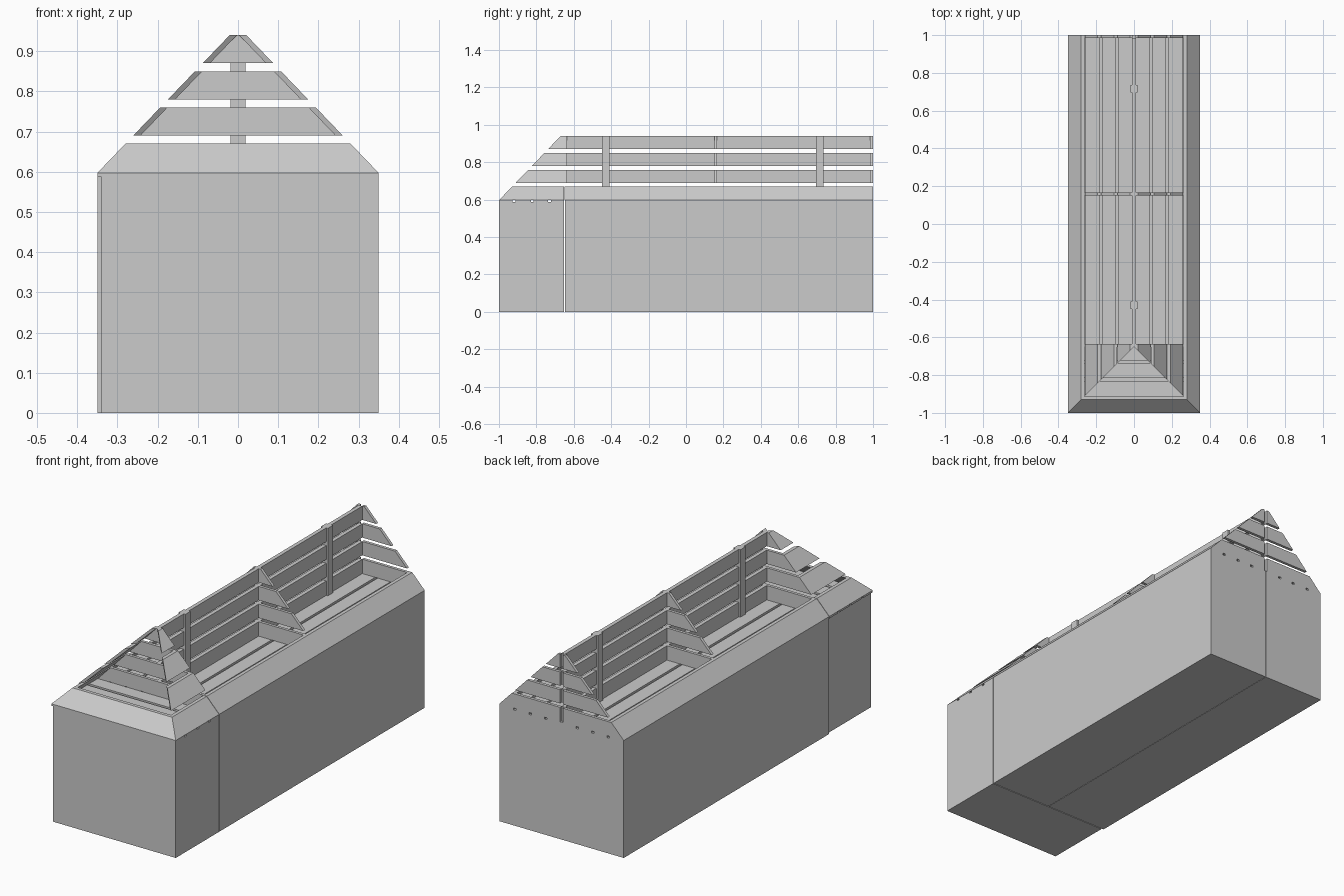
import bpy
import bmesh

cube = bpy.data.objects.get("Cube")
if cube:
    bpy.data.objects.remove(cube, do_unlink=True)

grey = bpy.data.materials.new("plain_grey")
grey.use_nodes = True
grey.diffuse_color = (0.6, 0.6, 0.6, 1)
grey.node_tree.nodes["Principled BSDF"].inputs["Base Color"].default_value = (0.6, 0.6, 0.6, 1)

HIP = -0.65            # where the pitched front end begins
FLOOR = 0.597          # top of the floor boards
BASE = 0.587           # top of the plinths
THICK = 0.018          # board thickness
LIP = (FLOOR, 0.67)
SLATS = [(0.69, 0.76), (0.78, 0.85), (0.87, 0.94)]


def half_width(z):
    return 0.35 - (z - FLOOR) * 0.96


def loft(name, start, end):
    """Solid between two matching outlines."""
    bm = bmesh.new()
    a = [bm.verts.new(p) for p in start]
    b = [bm.verts.new(p) for p in end]
    bm.faces.new(a)
    bm.faces.new(b[::-1])
    n = len(a)
    for i in range(n):
        j = (i + 1) % n
        bm.faces.new((a[j], a[i], b[i], b[j]))
    bmesh.ops.recalc_face_normals(bm, faces=bm.faces)
    mesh = bpy.data.meshes.new(name)
    bm.to_mesh(mesh)
    bm.free()
    mesh.materials.append(grey)
    obj = bpy.data.objects.new(name, mesh)
    bpy.context.collection.objects.link(obj)
    return obj


def box(name, x, y, z):
    ring = [(x[0], y[0]), (x[1], y[0]), (x[1], y[1]), (x[0], y[1])]
    return loft(name, [(*p, z[0]) for p in ring], [(*p, z[1]) for p in ring])


def sloped_section(z):
    """Cross-section of a pitched board as distance from the ridge and height."""
    lo, hi = half_width(z[0]), half_width(z[1])
    return [(lo, z[0]), (hi, z[1]), (max(hi - THICK, 0.002), z[1]), (lo - THICK, z[0])]


def side_board(name, side, z, back):
    """Pitched board along one side, mitred at the front hip."""
    s = sloped_section(z)
    loft(name, [(side * d, HIP - d, h) for d, h in s], [(side * d, back, h) for d, h in s])


def divider_board(name, y, z, inner, side):
    lo, hi = half_width(z[0]), half_width(z[1])
    outline = [(inner, z[0]), (lo, z[0]), (hi, z[1]), (inner, z[1])]
    loft(name, [(side * x, y[0], h) for x, h in outline], [(side * x, y[1], h) for x, h in outline])


# Plinths: one at the front, two back to back behind it
box("front_plinth", (-0.34, 0.35), (-1, HIP - 0.002), (0, BASE))
for side, label in ((1, "left"), (-1, "right")):
    box(label + "_plinth", sorted((side * 0.001, side * 0.35)), (HIP + 0.002, 1), (0, BASE))

# Floor boards with narrow gaps
for i, (a, b) in enumerate([(-1, -0.928), (-0.912, -0.83), (-0.815, -0.737), (-0.722, HIP - 0.002)]):
    box(f"front_floor_board_{i}", (-0.35, 0.35), (a, b), (BASE, FLOOR))
for side, label in ((1, "left"), (-1, "right")):
    for i, (a, b) in enumerate([(0.001, 0.082), (0.096, 0.168), (0.182, 0.257), (0.271, 0.35)]):
        box(f"{label}_floor_board_{i}", sorted((side * a, side * b)), (HIP + 0.002, 1), (BASE, FLOOR))

# Pitched lip around the trays
section = sloped_section(LIP)
loft("front_lip", [(-d, HIP - d, h) for d, h in section], [(d, HIP - d, h) for d, h in section])
for side, label in ((1, "left"), (-1, "right")):
    side_board(label + "_front_lip", side, LIP, HIP - 0.002)
    lip = [(side * d, h) for d, h in section]
    loft(label + "_lip", [(x, HIP + 0.002, h) for x, h in lip], [(x, 1, h) for x, h in lip])
    # Pitched slats beside the front tray
    for i, z in enumerate(SLATS):
        side_board(f"{label}_front_slat_{i}", side, z, HIP)

# Triangular slatted dividers
for label, y, inner in (("front", HIP, 0), ("middle", 0.152, 0.008), ("back", 0.985, 0.008)):
    for side in (1, -1):
        for i, z in enumerate([LIP] + SLATS):
            divider_board(f"{label}_divider_{i}", (y, y + 0.015), z, inner, side)

# Central slatted wall and its posts
for i, z in enumerate([LIP] + SLATS):
    box(f"centre_wall_board_{i}", (-0.01, 0.01), (HIP + 0.015, 0.985), z)
for i, y in enumerate((-0.43, 0.715)):
    box(f"centre_post_{i}", (-0.019, 0.019), (y - 0.02, y + 0.02), (FLOOR, 0.94))
